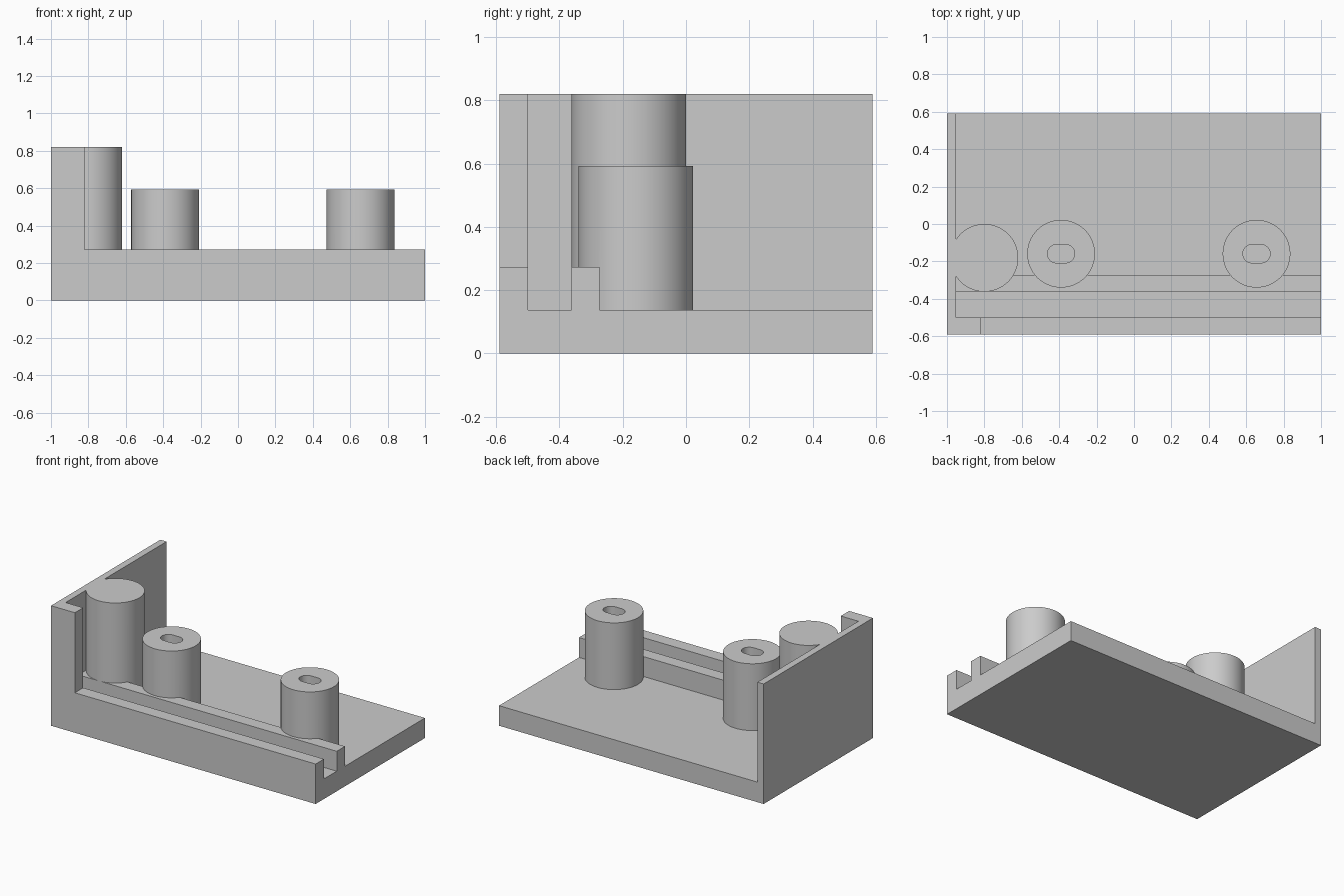
import bpy, bmesh, math
from mathutils import Vector

cube = bpy.data.objects.get("Cube")
if cube:
    bpy.data.objects.remove(cube, do_unlink=True)

grey = bpy.data.materials.new("light grey")
grey.use_nodes = True
grey.diffuse_color = (0.6, 0.6, 0.6, 1)
grey.node_tree.nodes["Principled BSDF"].inputs["Base Color"].default_value = (0.6, 0.6, 0.6, 1)

FRONT, BACK = -0.59, 0.59
FLOOR, RAIL, PEG_TOP, WALL_TOP = 0.137, 0.273, 0.593, 0.82
WALL_X, LIP_Y, RADIUS = -0.953, -0.5, 0.181


def extrude(name, points, offset):
    """Solid prism from a closed outline."""
    bm = bmesh.new()
    face = bm.faces.new([bm.verts.new(p) for p in points])
    result = bmesh.ops.extrude_face_region(bm, geom=[face])
    moved = [v for v in result["geom"] if isinstance(v, bmesh.types.BMVert)]
    bmesh.ops.translate(bm, verts=moved, vec=Vector(offset))
    bmesh.ops.recalc_face_normals(bm, faces=bm.faces)
    mesh = bpy.data.meshes.new(name)
    bm.to_mesh(mesh)
    bm.free()
    mesh.materials.append(grey)
    obj = bpy.data.objects.new(name, mesh)
    bpy.context.collection.objects.link(obj)
    return obj


def upright(name, outline, bottom, top):
    return extrude(name, [(x, y, bottom) for x, y in outline], (0, 0, top - bottom))


def arc(cx, cy, r, start, end, steps):
    angles = [start + (end - start) * i / steps for i in range(steps + 1)]
    return [(cx + r * math.cos(a), cy + r * math.sin(a)) for a in angles]


def combine(target, tool, operation):
    """Merge or cut with another solid, then discard that solid."""
    mod = target.modifiers.new(operation.title(), "BOOLEAN")
    mod.operation, mod.object, mod.solver = operation, tool, "EXACT"
    bpy.context.view_layer.objects.active = target
    bpy.ops.object.modifier_apply(modifier=mod.name)
    bpy.data.objects.remove(tool, do_unlink=True)


# Tray: floor with front lip and second rail forming a channel
profile = [(FRONT, 0), (BACK, 0), (BACK, FLOOR), (-0.273, FLOOR), (-0.273, RAIL),
           (-0.362, RAIL), (-0.362, FLOOR), (LIP_Y, FLOOR), (LIP_Y, RAIL), (FRONT, RAIL)]
tray = extrude("mounting_tray", [(-1, y, z) for y, z in profile], (2, 0, 0))

# End wall with corner return and the tall post growing out of it
post_x, post_y = -0.8, -0.181
reach = math.acos((WALL_X - post_x) / RADIUS)
plan = [(-1, FRONT), (-0.82, FRONT), (-0.82, LIP_Y), (WALL_X, LIP_Y)]
plan += arc(post_x, post_y, RADIUS, -reach, reach, 56)
plan += [(WALL_X, BACK), (-1, BACK)]
combine(tray, upright("end_wall", plan, 0.05, WALL_TOP), "UNION")

# Two pegs, each with a rounded slot in the top
for x in (-0.39, 0.655):
    y = -0.159
    circle = arc(x, y, RADIUS, 0, math.tau, 64)[:-1]
    combine(tray, upright("peg", circle, 0.05, PEG_TOP), "UNION")
    half, r = 0.024, 0.049
    slot = arc(x + half, y, r, -math.pi / 2, math.pi / 2, 16)
    slot += arc(x - half, y, r, math.pi / 2, 3 * math.pi / 2, 16)
    combine(tray, upright("slot_cutter", slot, FLOOR, PEG_TOP + 0.1), "DIFFERENCE")

# Smooth the round walls, keep the corners sharp
bpy.ops.object.select_all(action="DESELECT")
tray.select_set(True)
bpy.context.view_layer.objects.active = tray
bpy.ops.object.shade_smooth_by_angle(angle=math.radians(30))
